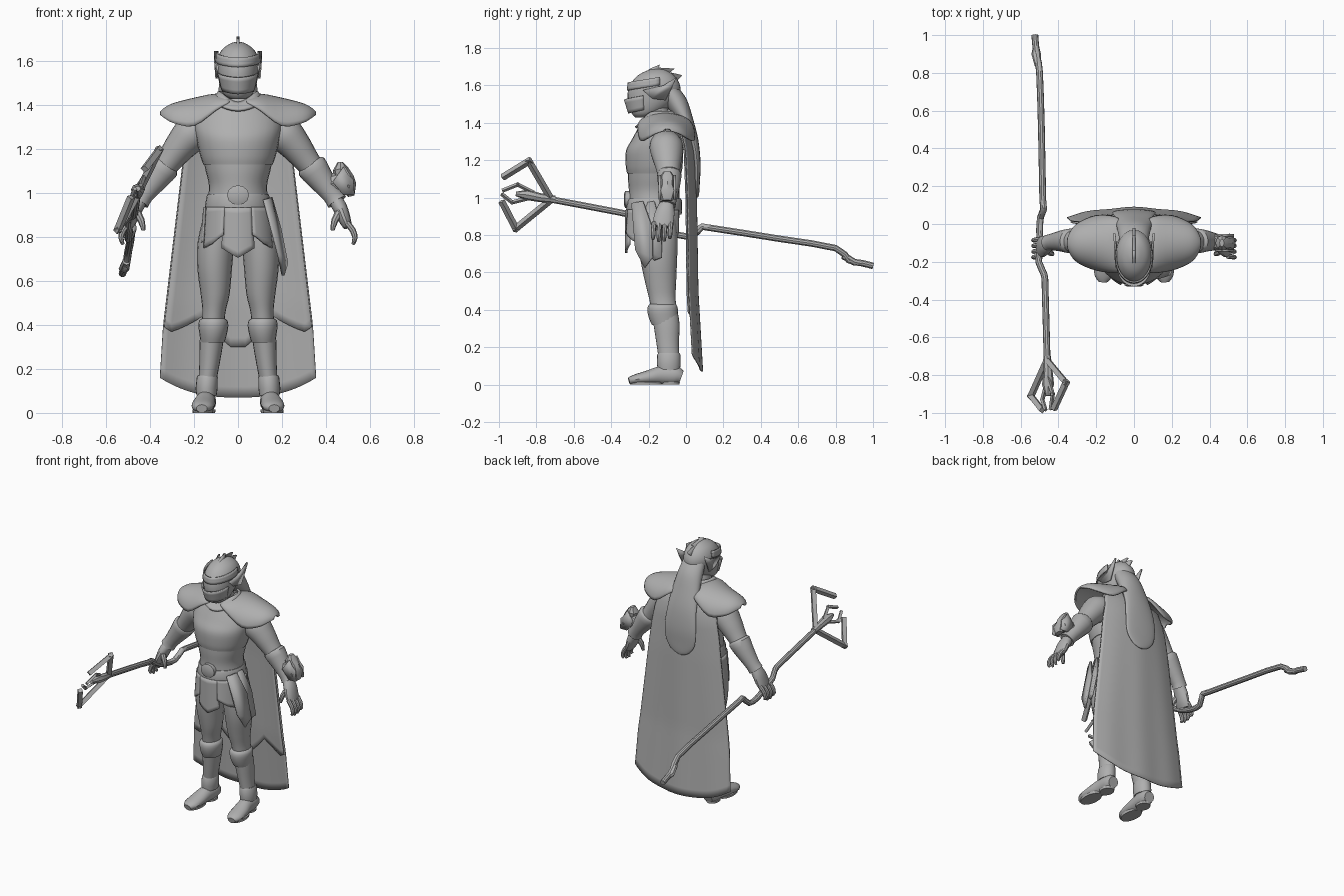
import bpy, bmesh, math
from mathutils import Vector

grey = bpy.data.materials.new("plain grey")
grey.diffuse_color = (0.43, 0.43, 0.43, 1)


def finish(name, bm, thick=0, angle=35):
    bmesh.ops.remove_doubles(bm, verts=bm.verts, dist=1e-5)
    bmesh.ops.recalc_face_normals(bm, faces=bm.faces)
    me = bpy.data.meshes.new(name)
    bm.to_mesh(me)
    bm.free()
    ob = bpy.data.objects.new(name, me)
    bpy.context.collection.objects.link(ob)
    me.materials.append(grey)
    if thick:
        m = ob.modifiers.new("thickness", 'SOLIDIFY')
        m.thickness, m.offset = thick, 0
    bpy.ops.object.select_all(action='DESELECT')
    ob.select_set(True)
    bpy.context.view_layer.objects.active = ob
    bpy.ops.object.shade_smooth_by_angle(angle=math.radians(angle))
    return ob


def spline(rows, sub):
    """Catmull-Rom through rows of any width."""
    rows = [Vector(r) for r in rows]
    out = []
    for i in range(len(rows) - 1):
        a, b, c, d = (rows[max(i - 1, 0)], rows[i], rows[i + 1], rows[min(i + 2, len(rows) - 1)])
        for k in range(sub):
            t = k / sub
            out.append(0.5 * (2 * b + (c - a) * t + (2 * a - 5 * b + 4 * c - d) * t * t
                              + (3 * b - a - 3 * c + d) * t ** 3))
    return out + [rows[-1]]


def loft(name, rows, side=1, n=20, sub=4, flat=False, ref=(0, 1, 0)):
    """Rows are x, y, z, radius across, radius along ref."""
    rows = spline(rows, sub)
    bm, rings = bmesh.new(), []
    for i, r in enumerate(rows):
        p = Vector(r[:3])
        t = Vector((0, 0, 1)) if flat else (Vector(rows[min(i + 1, len(rows) - 1)][:3])
                                            - Vector(rows[max(i - 1, 0)][:3])).normalized()
        u = Vector(ref)
        u = (u - t * u.dot(t)).normalized()
        v = t.cross(u)
        ring = []
        for k in range(n):
            a = 2 * math.pi * k / n
            q = p + v * math.cos(a) * max(r[3], .002) + u * math.sin(a) * max(r[4], .002)
            ring.append(bm.verts.new((q.x * side, q.y, q.z)))
        rings.append(ring)
    for A, B in zip(rings, rings[1:]):
        for k in range(n):
            bm.faces.new((A[k], A[(k + 1) % n], B[(k + 1) % n], B[k]))
    bm.faces.new(rings[0])
    bm.faces.new(rings[-1])
    return finish(name, bm)


def sheet(name, f, nu, nv, thick=.008):
    bm = bmesh.new()
    g = [[bm.verts.new(f(i / nu, j / nv)) for j in range(nv + 1)] for i in range(nu + 1)]
    for i in range(nu):
        for j in range(nv):
            bm.faces.new((g[i][j], g[i + 1][j], g[i + 1][j + 1], g[i][j + 1]))
    return finish(name, bm, thick, 50)


def plate(name, pts, thick):
    bm = bmesh.new()
    bm.faces.new([bm.verts.new(p) for p in pts])
    return finish(name, bm, thick)


def table(x, rows):
    """Linear lookup in rows sorted by their first value."""
    for a, b in zip(rows, rows[1:]):
        if x <= b[0]:
            t = max(0, (x - a[0]) / (b[0] - a[0]))
            return [p + (q - p) * t for p, q in zip(a[1:], b[1:])]
    return list(rows[-1][1:])


# Torso and belt
loft("abdomen", [(0, -.16, .80, .07, .08), (0, -.165, .87, .14, .125), (0, -.17, .95, .14, .135),
                 (0, -.17, 1.03, .132, .135), (0, -.17, 1.10, .147, .14), (0, -.17, 1.16, .16, .14)], n=28, flat=True)
loft("chest", [(0, -.17, 1.13, .158, .145), (0, -.17, 1.17, .172, .152), (0, -.168, 1.25, .19, .153),
               (0, -.15, 1.31, .2, .14), (0, -.135, 1.37, .18, .122), (0, -.13, 1.42, .12, .1),
               (0, -.13, 1.435, .08, .09)], n=28, flat=True)
loft("belt", [(0, -.17, .91, .148, .146), (0, -.17, .925, .153, .15), (0, -.17, .985, .143, .148),
              (0, -.17, .995, .138, .142)], n=28, sub=1, flat=True)
loft("buckle", [(0, -.30, .99, .05, .045), (0, -.325, .99, .05, .045), (0, -.331, .99, .035, .03)],
     n=12, sub=1, ref=(0, 0, 1))
loft("neck", [(0, -.13, 1.36, .085, .085), (0, -.15, 1.42, .07, .07), (0, -.17, 1.5, .065, .07)], flat=True)


# V shaped collar
def collar(u, v):
    a = (u * 2 - 1) * math.pi
    drop = max(0, math.cos(a)) ** 3 * .05
    r = .085 + .04 * v
    return (r * math.sin(a), -.145 - r * math.cos(a), 1.46 - .05 * v - drop * (1 - .3 * v))


sheet("collar", collar, 28, 4, .012)

# Helmet with visor rims, crest and side fins
loft("helmet", [(0, -.235, 1.428, .035, .035), (0, -.215, 1.45, .066, .075), (0, -.19, 1.50, .085, .118),
                (0, -.172, 1.56, .095, .14), (0, -.165, 1.61, .094, .13), (0, -.16, 1.655, .07, .095),
                (0, -.155, 1.682, .03, .045), (0, -.15, 1.687, .004, .01)], n=28, flat=True)


def face_band(z0, z1, rise, spread, rx, ry, cy, slant=0):
    def f(u, v):
        a = (u * 2 - 1) * spread
        s = abs(u * 2 - 1) ** 1.5
        k = 1 + slant * v
        return (rx * k * math.sin(a), cy - ry * k * math.cos(a), z0 + (z1 - z0) * v + rise * s)
    return f


sheet("brow_band", face_band(1.572, 1.615, .03, 1.8, .099, .142, -.171, -.04), 20, 3, .008)
sheet("mouth_guard", face_band(1.45, 1.525, .02, 1.4, .073, .097, -.208, .24), 20, 4, .008)
plate("crest", [(0, -.27, 1.62), (0, -.20, 1.685), (0, -.18, 1.695), (0, -.14, 1.712), (0, -.145, 1.695),
                (0, -.06, 1.69), (0, -.085, 1.67), (0, -.02, 1.655), (0, -.06, 1.61), (0, -.15, 1.62)], .014)
for s in (1, -1):
    plate("helmet_fin", [(s * .092, -.23, 1.575), (s * .099, -.12, 1.60), (s * .104, -.05, 1.645),
                         (s * .102, -.075, 1.59), (s * .097, -.11, 1.52), (s * .088, -.18, 1.53)], .012)

# Long hood tail behind the head
loft("hood_tail", [(0, -.09, 1.57, .075, .05), (0, -.045, 1.5, .085, .055), (0, -.0, 1.41, .095, .04),
                   (0, .042, 1.3, .105, .025), (0, .06, 1.18, .115, .018), (0, .06, 1.08, .105, .014),
                   (0, .06, 1.02, .06, .01), (0, .06, 1.0, .01, .004)], n=24)

# Cape and its inner layer
cape_y = [(0, .09), (.5, .062), (1.0, .055), (1.25, .045), (1.36, .02), (1.44, -.05)]
cape_w = [(0, .36), (.16, .355), (.4, .34), (1.15, .25), (1.35, .21), (1.44, .11)]


def cape(bottom, shift, width, notch):
    def f(u, v):
        t = u * 2 - 1
        low = bottom + .09 * abs(t) ** 2.5 + notch * max(0, 1 - 2.5 * abs(abs(t) - .5))
        z = 1.44 + (low - 1.44) * v
        y = table(z, cape_y)[0] - .045 * t * t + .003 * math.cos(t * 9) * v - shift
        return (t * width * table(z, cape_w)[0], y, z)
    return f


sheet("cape", cape(.07, 0, 1, 0), 28, 28, .005)
sheet("cape_lining", cape(.30, .01, .985, .12), 20, 28, .004)

# Shoulder mantle
mantle = [(.04, .115, -.125, 1.435, 1.41), (.1, .145, -.11, 1.447, 1.375), (.2, .142, -.1, 1.428, 1.305),
          (.29, .105, -.1, 1.405, 1.317), (.33, .065, -.1, 1.385, 1.34), (.35, .02, -.1, 1.367, 1.355)]
msm = spline(mantle, 3)
for s in (1, -1):
    def pad(u, v, s=s):
        x, h, cy, top, edge = msm[round(u * (len(msm) - 1))]
        a = (v - .5) * math.pi
        return (s * x, cy + h * math.sin(a), edge + (top - edge) * math.cos(a))
    sheet("shoulder_mantle", pad, len(msm) - 1, 18, .01)

# Arms, bracers and hands
for s in (1, -1):
    loft("upper_arm", [(.16, -.11, 1.31, .06, .075), (.21, -.105, 1.27, .083, .09), (.26, -.1, 1.215, .073, .08),
                       (.31, -.095, 1.15, .06, .064), (.36, -.09, 1.085, .05, .052)], s)
    loft("bracer", [(.325, -.09, 1.135, .05, .055), (.335, -.09, 1.12, .07, .066), (.375, -.09, 1.065, .06, .058),
                    (.43, -.095, .99, .045, .045), (.45, -.10, .96, .048, .045)], s, sub=2)
    loft("hand", [(.44, -.10, .975, .032, .036), (.465, -.11, .93, .033, .05), (.485, -.12, .88, .028, .056),
                  (.50, -.125, .845, .02, .05)], s, n=14)
    for k in range(4):
        y = -.17 + k * .03
        d = (.012, 0, .003, .018)[k]
        loft("finger", [(.495, y, .865, .014, .014), (.522, y - .004, .83, .014, .013),
                        (.532, y - .006, .795, .012, .012), (.523, y - .006, .765 + d, .007, .008)], s, n=8, sub=2)
    loft("thumb", [(.465, -.14, .92, .018, .018), (.44, -.155, .875, .016, .016),
                   (.43, -.16, .83, .009, .009)], s, n=8, sub=2)
# Ornament on one bracer
loft("bracer_ornament", [(.465, -.10, 1.14, .012, .02), (.465, -.10, 1.11, .035, .04), (.485, -.10, 1.06, .045, .035),
                         (.505, -.10, 1.03, .035, .05), (.515, -.10, .985, .015, .03)], n=8, sub=1)
loft("ornament_mount", [(.39, -.09, 1.03, .05, .045), (.48, -.10, 1.06, .04, .04)], n=8, sub=1)
for dy in (-.04, .04):
    plate("ornament_wing", [(.48, -.1 + dy, 1.12), (.5, -.1 + dy, 1.085), (.525, -.1 + dy, 1.06),
                            (.53, -.1 + dy, .99), (.48, -.1 + dy, .99), (.43, -.1 + dy, 1.05)], .012)

# Legs, knee guards and boots
for s in (1, -1):
    loft("leg", [(.085, -.155, .9, .07, .1), (.1, -.15, .78, .083, .105), (.106, -.145, .66, .079, .097),
                 (.104, -.135, .54, .066, .082), (.11, -.125, .45, .052, .07), (.12, -.105, .33, .054, .07),
                 (.130, -.098, .22, .046, .06), (.142, -.09, .12, .040, .055), (.145, -.09, .04, .042, .055)],
         s, flat=True)
    loft("knee_guard", [(.116, -.112, .32, .054, .07), (.113, -.12, .355, .062, .078), (.112, -.125, .395, .068, .082),
                        (.112, -.125, .42, .064, .078), (.112, -.125, .43, .05, .068)], s, sub=2, flat=True)
    loft("ankle_cuff", [(.143, -.092, .08, .046, .06), (.143, -.092, .11, .05, .063),
                        (.14, -.092, .16, .048, .062), (.14, -.092, .17, .043, .056)], s, sub=1, flat=True)
    loft("foot", [(.143, -.025, .04, .035, .035), (.144, -.06, .05, .045, .05), (.148, -.13, .05, .046, .05),
                  (.156, -.20, .039, .052, .038), (.162, -.27, .028, .048, .027), (.165, -.305, .02, .025, .018)],
         s, n=16, ref=(0, 0, 1))
    loft("sole", [(.144, -.085, 0, .04, .05), (.144, -.085, .015, .042, .052)], s, sub=1, flat=True)
    loft("front_sole", [(.16, -.215, 0, .046, .085), (.16, -.215, .015, .048, .088)], s, sub=1, flat=True)


# Hanging skirt panels: angle range round the hips, bottom heights, outward flare
def panel(name, a0, a1, low0, low1, point, flare, narrow=.05):
    def f(u, v):
        t = abs(u * 2 - 1)
        low = low0 + (low1 - low0) * u + point * t
        z = .935 + (low - .935) * v
        r = 1 + flare * v
        mid = (a0 + a1) / 2
        a = mid + (a0 + (a1 - a0) * u - mid) * (1 - narrow * v)
        return (.152 * r * math.sin(a), -.17 - .15 * r * math.cos(a), z)
    sheet(name, f, 8, 8, .012)


panel("centre_panel", -.42, .42, .705, .705, .045, 0, -.2)
for s in (1, -1):
    panel("front_panel", s * .4, s * 1.2, .80, .74, .01, .08)
    panel("side_panel", s * 1.2, s * 1.9, .75, .77, .03, .1)
    panel("rear_panel", s * 1.95, s * 2.6, .76, .76, .05, .0)
# Long draped sash on one hip
for k in range(2):
    plate("sash", [(.12, -.29 + k * .06, .97), (.15, -.23 + k * .06, .98), (.19, -.18 + k * .05, .84),
                   (.222, -.18 + k * .05, .68), (.205, -.22 + k * .05, .625 + k * .04),
                   (.185, -.27 + k * .05, .72)], .014)

# Staff with its bent grip and split diamond head
shaft = [(-.525, 1.0, .635), (-.52, .94, .65), (-.51, .87, .665), (-.5, .8, .73), (-.49, .5, .78),
         (-.483, .13, .838), (-.478, .08, .84), (-.495, .035, .795), (-.5, -.04, .80), (-.495, -.13, .83),
         (-.505, -.2, .875), (-.475, -.27, .90), (-.47, -.36, .922), (-.46, -.72, .99)]
loft("staff_shaft", [(*p, .018, .018) for p in shaft], n=10, sub=2, ref=(0, 0, 1))
loft("staff_tip", [(-.52, .99, .637, .006, .006), (-.518, .9, .655, .025, .018), (-.508, .84, .69, .018, .02)],
     n=8, sub=1, ref=(0, 0, 1))


def bars(name, pts, w):
    for a, b in zip(pts, pts[1:]):
        d = (Vector(b) - Vector(a)).normalized() * w * .7
        p, q = Vector(a) - d, Vector(b) + d
        loft(name, [(*p, w, w), (*q, w, w)], n=4, sub=1, ref=(1, 0, 0))


base = (-.46, -.72, .99)
bars("upper_prong", [base, (-.36, -.84, 1.195), (-.42, -.97, 1.115)], .019)
bars("lower_prong", [base, (-.545, -.91, .835), (-.49, -.98, .97)], .019)
loft("staff_core", [(-.46, -.70, .99, .02, .02), (-.455, -.78, 1.0, .024, .024), (-.455, -.85, 1.015, .032, .028),
                    (-.455, -.91, 1.02, .012, .012)], n=8, sub=1, ref=(0, 0, 1))
bars("upper_claw", [(-.455, -.82, 1.03), (-.43, -.90, 1.07), (-.44, -.975, 1.04)], .011)
bars("lower_claw", [(-.46, -.83, 1.0), (-.485, -.93, .975), (-.47, -.98, 1.015)], .011)
